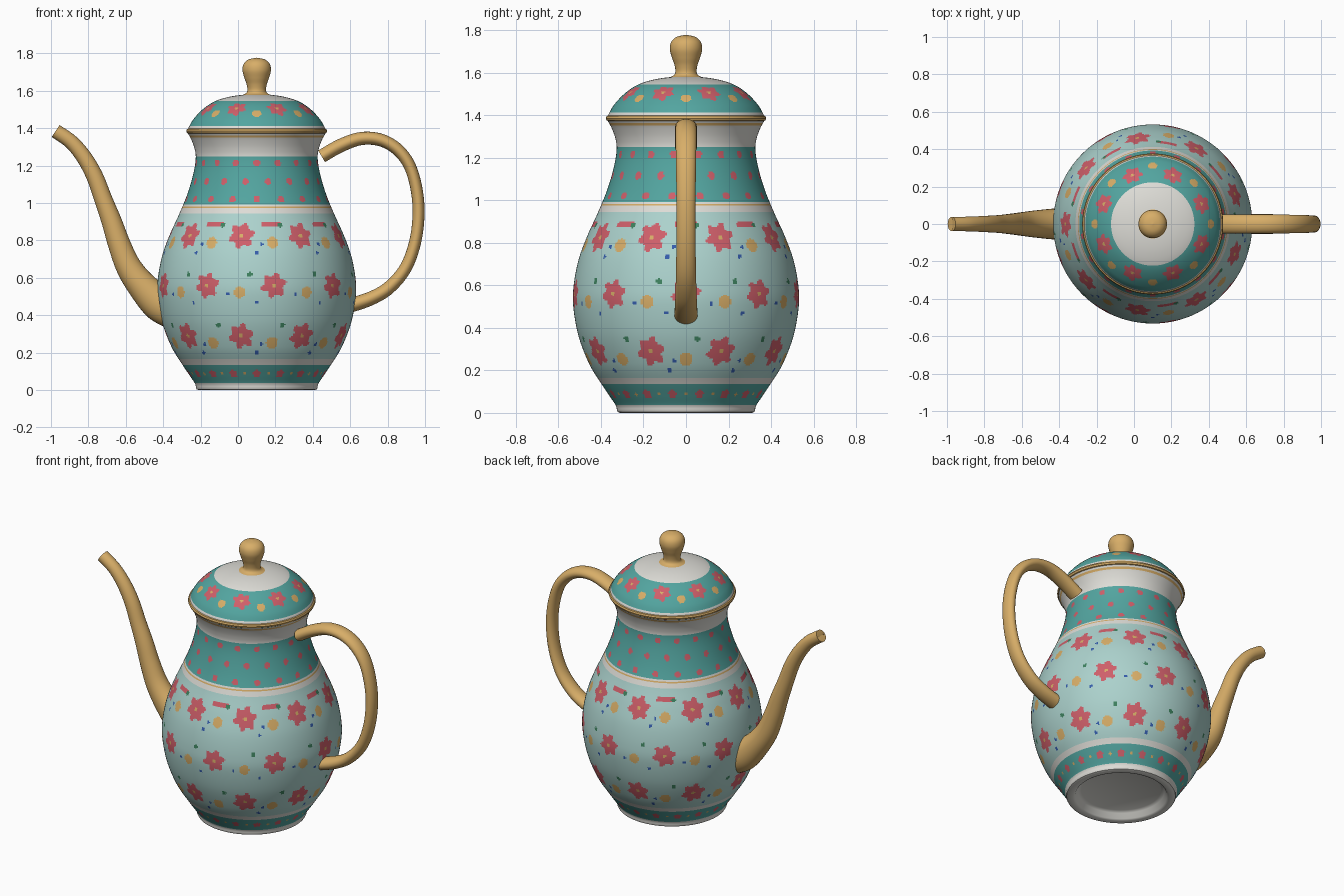
import bpy, bmesh, math

if "Cube" in bpy.data.objects:
    bpy.data.objects.remove(bpy.data.objects["Cube"])

CX = 0.10        # body axis
SEG = 320        # fine rings so painted motifs stay crisp


def material(name, rgb):
    m = bpy.data.materials.new(name)
    lin = [((c / 255 + 0.055) / 1.055) ** 2.4 for c in rgb]
    m.diffuse_color = (*lin, 1)
    m.use_nodes = True
    m.node_tree.nodes["Principled BSDF"].inputs["Base Color"].default_value = m.diffuse_color
    return m


MATS = [material(n, c) for n, c in (
    ("white", (222, 221, 215)), ("pale_aqua", (172, 210, 205)),
    ("teal", (83, 165, 160)), ("red", (207, 95, 106)),
    ("gold", (216, 174, 104)), ("blue", (52, 92, 172)), ("green", (62, 130, 95)))]
WHITE, AQUA, TEAL, RED, GOLD, BLUE, GREEN = range(7)


def spline(pts, n):
    """Catmull-Rom through points of any dimension."""
    out = []
    for i in range(len(pts) - 1):
        p = [pts[max(i - 1, 0)], pts[i], pts[i + 1], pts[min(i + 2, len(pts) - 1)]]
        for k in range(n):
            t = k / n
            out.append(tuple(0.5 * (2 * b + (c - a) * t + (2 * a - 5 * b + 4 * c - d) * t * t
                                    + (3 * b - a - 3 * c + d) * t ** 3)
                             for a, b, c, d in zip(*p)))
    return out + [tuple(pts[-1])]


def finish(name, verts, faces, mats, recalc=False):
    me = bpy.data.meshes.new(name)
    me.from_pydata(verts, [], faces)
    for m in MATS:
        me.materials.append(m)
    me.polygons.foreach_set("material_index", mats)
    bm = bmesh.new()
    bm.from_mesh(me)
    bmesh.ops.remove_doubles(bm, verts=bm.verts, dist=1e-5)
    if recalc:
        bmesh.ops.recalc_face_normals(bm, faces=bm.faces)
    bm.to_mesh(me)
    bm.free()
    ob = bpy.data.objects.new(name, me)
    bpy.context.collection.objects.link(ob)
    bpy.ops.object.select_all(action='DESELECT')
    ob.select_set(True)
    bpy.context.view_layer.objects.active = ob
    bpy.ops.object.shade_smooth_by_angle(angle=math.radians(40))
    return ob


def lathe(name, prof, paint, seg=SEG):
    """Revolve (r, z) points; paint(phi_degrees, r, z) picks each face's colour."""
    verts, faces, mats = [], [], []
    for r, z in prof:
        for j in range(seg):
            a = 2 * math.pi * j / seg
            verts.append((CX + r * math.sin(a), -r * math.cos(a), z))
    for i in range(len(prof) - 1):
        r, z = [(u + v) / 2 for u, v in zip(prof[i], prof[i + 1])]
        for j in range(seg):
            k = (j + 1) % seg
            faces.append((i * seg + j, i * seg + k, (i + 1) * seg + k, (i + 1) * seg + j))
            mats.append(paint((j + 0.5) * 360 / seg, r, z))
    return finish(name, verts, faces, mats)


def sweep(name, path, col, seg=32):
    """Tube along (x, z, in-plane radius, y radius) rings with flat ends."""
    verts, faces = [], []
    for i, (x, z, a, b) in enumerate(path):
        p, q = path[max(i - 1, 0)], path[min(i + 1, len(path) - 1)]
        tx, tz = q[0] - p[0], q[1] - p[1]
        if i and math.hypot(x - p[0], z - p[1]) < 1e-6 or (q[0] - x) * (x - p[0]) + (q[1] - z) * (z - p[1]) < 0:
            tx, tz = last        # keep direction where the tube turns inward
        last = (tx, tz)
        s = math.hypot(tx, tz)
        for j in range(seg):
            t = 2 * math.pi * j / seg
            c = a * math.cos(t)
            verts.append((x - c * tz / s, b * math.sin(t), z + c * tx / s))
    for i in range(len(path) - 1):
        for j in range(seg):
            k = (j + 1) % seg
            faces.append((i * seg + j, i * seg + k, (i + 1) * seg + k, (i + 1) * seg + j))
    faces += [tuple(range(seg)), tuple(range(len(verts) - seg, len(verts)))]
    return finish(name, verts, faces, [col] * len(faces), True)


def motif(phi, r, dv, n, phase, size, petals=0):
    """Distance test against the nearest of n motifs around a row: returns (inside, distance)."""
    step = 360 / n
    d = (phi - phase + step / 2) % step - step / 2
    u = r * math.radians(d)
    dist = math.hypot(u, dv)
    if petals:
        size *= 0.86 + 0.16 * math.cos(petals * math.atan2(dv, u) - math.pi / 2)
    return dist < size, dist


# Repeating body decoration: (z, count, phase, size, colour, petals)
ROWS = []
for z, ph in ((0.29, -10), (0.56, 10), (0.825, -10)):
    ROWS += [(z, 9, ph, 0.07, RED, 6), (z - 0.037, 9, ph + 20, 0.031, GOLD, 0),
             (z - 0.09, 9, ph + 10 if ph < 0 else ph - 10, 0.010, BLUE, 0),
             (z - 0.045, 9, ph + 13, 0.009, BLUE, 0),
             (z + 0.058, 9, ph - 14, 0.013, GREEN, 0)]
for z, ph in ((1.02, 0), (1.115, 10), (1.215, 0)):
    ROWS.append((z, 18, ph, 0.018, RED, 0))
ROWS += [(0.088, 18, 0, 0.023, RED, 5), (0.088, 18, 10, 0.008, GOLD, 0)]

# Horizontal colour bands: (upper z, colour)
BANDS = [(0.038, WHITE), (0.135, TEAL), (0.165, WHITE), (0.945, AQUA), (0.974, WHITE),
         (0.982, GOLD), (0.992, WHITE), (1.25, TEAL), (1.35, WHITE), (1.362, GOLD), (9, WHITE)]


def paint_body(phi, r, z):
    if r < 0.31:
        return WHITE
    for z0, n, ph, size, col, petals in ROWS:
        if abs(z - z0) < 0.08:
            hit, d = motif(phi, r, z - z0, n, ph, size, petals)
            if hit:
                return GOLD if petals == 6 and d < 0.011 else col
    # cropped blossoms under the shoulder line
    if 0.873 < z < 0.9 and motif(phi, r, z - 0.873, 9, 10, 0.055)[0]:
        return RED
    return next(c for top, c in BANDS if z < top)


# Body: recessed foot, then wall rows that include every band edge
wall = spline([(.325, .012), (.33, .035), (.36, .08), (.40, .14), (.455, .23), (.505, .36),
               (.53, .5), (.528, .6), (.505, .72), (.465, .83), (.415, .94), (.37, 1.05),
               (.338, 1.16), (.326, 1.24), (.332, 1.29), (.35, 1.34), (.368, 1.372)], 12)


def radius(z):
    for (r0, z0), (r1, z1) in zip(wall, wall[1:]):
        if z <= z1:
            return r0 + (r1 - r0) * (z - z0) / (z1 - z0)
    return wall[-1][0]


edges = [0.012] + [b[0] for b in BANDS[:-1]] + [1.372]
levels = [0.012]
for lo, hi in zip(edges, edges[1:]):
    n = max(1, round((hi - lo) / 0.0065))
    levels += [lo + (hi - lo) * (k + 1) / n for k in range(n)]
foot = [(0, .045), (.235, .045), (.255, .035), (.272, .006), (.285, 0), (.31, 0), (.321, .004)]
lathe("body", foot + [(radius(z), z) for z in levels], paint_body)

# Lid rim
lathe("lid_rim", [(0, 1.37), (.362, 1.37), (.373, 1.375), (.377, 1.385), (.373, 1.395), (.352, 1.404)],
      lambda p, r, z: GOLD, 128)


# Lid dome
def paint_lid(phi, r, z):
    if z < 1.412 or r < 0.222:
        return WHITE
    hit, d = motif(phi, r, (r - 0.283) / 0.74, 8, 22.5, 0.056, 6)
    if hit:
        return GOLD if d < 0.009 else RED
    if motif(phi, r, (r - 0.312) / 0.7, 8, 0, 0.024)[0]:
        return GOLD
    return TEAL


lathe("lid", spline([(.366, 1.398), (.36, 1.412), (.337, 1.45), (.29, 1.5), (.23, 1.541),
                     (.16, 1.565), (.08, 1.578), (0, 1.58)], 9), paint_lid)

# Lid knob
lathe("knob", spline([(.1, 1.572), (.062, 1.584), (.05, 1.602), (.054, 1.635), (.066, 1.67),
                      (.076, 1.71), (.069, 1.745), (.043, 1.768), (0, 1.777)], 6),
      lambda p, r, z: GOLD, 64)

# Spout, with a hollow tip
spout = spline([(-.33, .42, .10, .085), (-.42, .465, .097, .083), (-.515, .56, .079, .074),
                (-.585, .66, .068, .065), (-.635, .78, .06, .058), (-.675, .9, .054, .053),
                (-.72, 1.02, .048, .048), (-.765, 1.14, .045, .045), (-.82, 1.24, .042, .042),
                (-.89, 1.325, .039, .039), (-.975, 1.385, .038, .038)], 6)
tip = [(x, z, a * .72, b * .72) for x, z, a, b in spout[:-9:-1]]
sweep("spout", spout + tip, GOLD)

# Handle
sweep("handle", spline([(.447, 1.25, .036, .052), (.55, 1.308, .036, .052), (.66, 1.345, .035, .051),
                        (.77, 1.335, .034, .05), (.865, 1.275, .033, .049), (.93, 1.17, .032, .047),
                        (.964, 1.0, .032, .045), (.953, .82, .032, .045), (.9, .66, .033, .047),
                        (.81, .55, .035, .05), (.71, .49, .037, .053), (.59, .45, .039, .055)], 6), GOLD)
